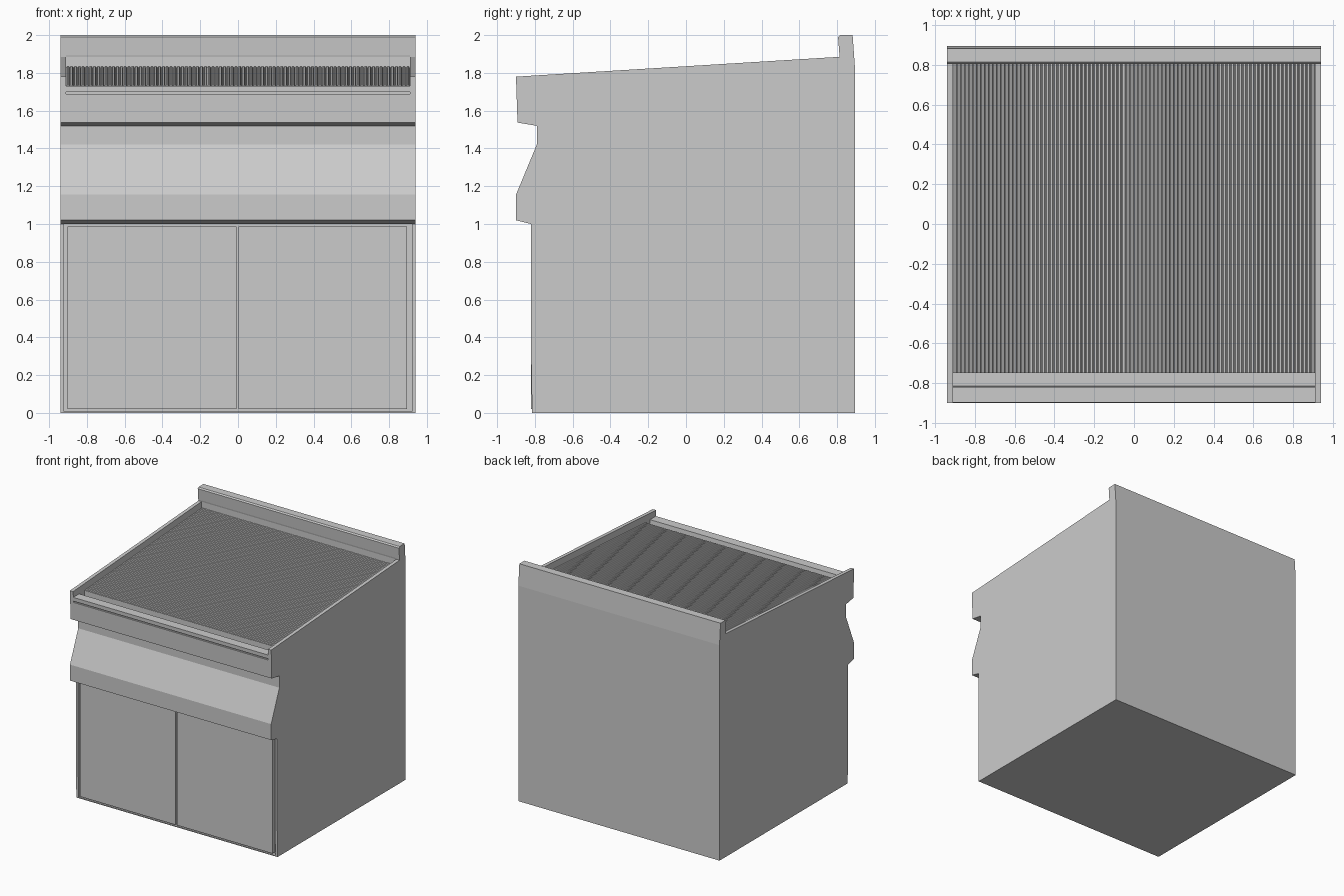
import bpy
import bmesh
from mathutils import Vector

cube = bpy.data.objects.get("Cube")
if cube:
    bpy.data.objects.remove(cube, do_unlink=True)

steel = bpy.data.materials.new("brushed steel grey")
steel.use_nodes = True
grey = (0.6, 0.6, 0.6, 1)
steel.diffuse_color = grey
steel.node_tree.nodes["Principled BSDF"].inputs["Base Color"].default_value = grey


def extrude(name, points, offset):
    """Extrude a flat outline into a solid."""
    bm = bmesh.new()
    face = bm.faces.new([bm.verts.new(p) for p in points])
    result = bmesh.ops.extrude_face_region(bm, geom=[face], use_keep_orig=True)
    moved = [g for g in result["geom"] if isinstance(g, bmesh.types.BMVert)]
    bmesh.ops.translate(bm, verts=moved, vec=Vector(offset))
    bmesh.ops.recalc_face_normals(bm, faces=bm.faces)
    mesh = bpy.data.meshes.new(name)
    bm.to_mesh(mesh)
    bm.free()
    mesh.materials.append(steel)
    obj = bpy.data.objects.new(name, mesh)
    bpy.context.collection.objects.link(obj)
    return obj


def side_prism(name, profile, half_width):
    return extrude(name, [(-half_width, y, z) for y, z in profile], (2 * half_width, 0, 0))


def box(name, x0, x1, y0, y1, z0, z1):
    return extrude(name, [(x0, y0, z0), (x0, y1, z0), (x0, y1, z1), (x0, y0, z1)], (x1 - x0, 0, 0))


def carve(target, cutters):
    """Cut the helpers out of the target, then discard them."""
    for cutter in cutters:
        cutter.hide_render = True
        mod = target.modifiers.new("cut", "BOOLEAN")
        mod.operation = "DIFFERENCE"
        mod.solver = "EXACT"
        mod.object = cutter
    bpy.context.view_layer.update()
    graph = bpy.context.evaluated_depsgraph_get()
    mesh = bpy.data.meshes.new_from_object(target.evaluated_get(graph))
    target.modifiers.clear()
    target.data = mesh
    for cutter in cutters:
        bpy.data.objects.remove(cutter, do_unlink=True)


# Cabinet with control panel, sloping rim and backsplash
cabinet = side_prism("cabinet_body", [
    (-0.815, 0), (-0.82, 0.3), (-0.82, 1.0), (-0.9, 1.02), (-0.9, 1.155),
    (-0.79, 1.42), (-0.79, 1.52), (-0.892, 1.537), (-0.9, 1.78),
    (0.813, 1.885), (0.805, 1.99), (0.815, 2.0), (0.882, 2.0),
    (0.895, 1.82), (0.895, 0)], 0.94)

# Cooking well with front lip and drip channel, lip slot, door opening
carve(cabinet, [
    side_prism("well_cutter", [
        (-0.95, 1.73), (-0.82, 1.73), (-0.815, 1.69), (-0.75, 1.69),
        (-0.75, 1.71), (0.815, 1.81), (0.815, 1.883), (0.8, 1.95),
        (-0.95, 1.95)], 0.91),
    box("slot_cutter", -0.91, 0.91, -0.95, -0.883, 1.687, 1.698),
    box("door_opening_cutter", -0.92, 0.92, -0.95, -0.785, 0.008, 1.0),
])

# Ribbed cooking plate
RIBS = 90
pitch = 1.82 / RIBS
top = []
for i in range(RIBS):
    x = -0.91 + i * pitch
    for step, z in ((0, 1.73), (0.2, 1.735), (0.7, 1.735), (0.9, 1.73)):
        top.append((x + step * pitch, -0.75, z))
outline = top + [(0.91, -0.75, 1.73), (0.91, -0.75, 1.7), (-0.91, -0.75, 1.7)]
extrude("cooking_plate", outline, (0, 1.565, 0.098))

# Pair of cabinet doors
for name, x0, x1 in (("right_door", -0.902, -0.009), ("left_door", 0.003, 0.896)):
    box(name, x0, x1, -0.82, -0.78, 0.02, 0.988)
